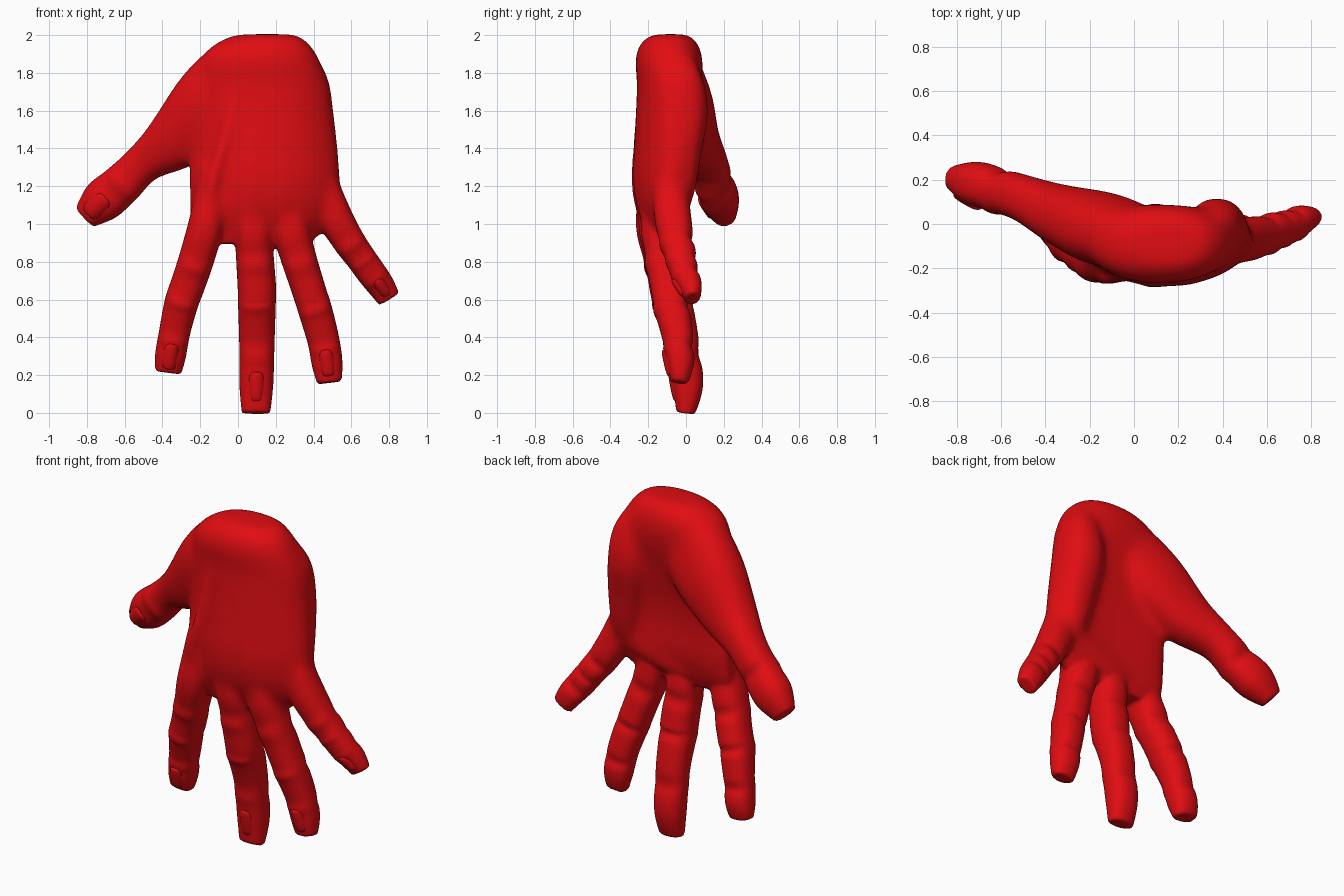
import bpy, bmesh, math
from mathutils import Vector

red = bpy.data.materials.new("red_skin")
red.diffuse_color = (0.75, 0.004, 0.006, 1)
body = bmesh.new()
Y = Vector((0, 1, 0))


def spline(pts, s):
    # Catmull-Rom value along a list of number tuples
    i = min(int(s), len(pts) - 2)
    t = s - i
    p0, p1, p2, p3 = (pts[max(0, min(len(pts) - 1, i + k))] for k in (-1, 0, 1, 2))
    return [0.5 * (2 * b + (c - a) * t + (2 * a - 5 * b + 4 * c - d) * t * t
                   + (3 * b - a - 3 * c + d) * t ** 3) for a, b, c, d in zip(p0, p1, p2, p3)]


def frame(pts, s):
    a = Vector(spline(pts, max(0, s - 0.2))[:3])
    b = Vector(spline(pts, min(len(pts) - 1, s + 0.2))[:3])
    t = (b - a).normalized()
    side = t.cross(Y).normalized()
    return side, side.cross(t).normalized(), t


def loft(pts, joints=(), level=False, n=32, sub=10, power=2.3):
    # pts: x, y, z, half width, half depth, (sideways bend)
    rings = []
    for k in range((len(pts) - 1) * sub + 1):
        s = k / sub
        v = spline(pts, s)
        side, depth, _ = frame(pts, s)
        if level:
            side, depth = Vector((1, 0, 0)), Y
        bend = v[5] if len(v) > 5 else 0
        crease = sum(math.exp(-((s - j) / 0.2) ** 2) for j in joints)
        ring = []
        for i in range(n):
            a = 2 * math.pi * i / n
            c, d = math.cos(a), math.sin(a)
            c = math.copysign(abs(c) ** (2 / power), c)
            d = math.copysign(abs(d) ** (2 / power), d)
            dd = v[4] * d * (1 - (0.17 if d > 0 else -0.1) * crease) + bend * c * c
            ring.append(body.verts.new(Vector(v[:3]) + side * v[3] * c + depth * dd))
        rings.append(ring)
    for r, q in zip(rings, rings[1:]):
        for i in range(n):
            body.faces.new((r[i], r[(i + 1) % n], q[(i + 1) % n], q[i]))
    body.faces.new(rings[0][::-1])
    body.faces.new(rings[-1])


def nail(name, pts, s, w, l):
    # rounded plate lying on the back of the fingertip
    v = spline(pts, s)
    side, depth, t = frame(pts, s)
    bm = bmesh.new()
    bmesh.ops.create_uvsphere(bm, u_segments=24, v_segments=12, radius=1)
    for p in bm.verts:
        x, y, z = (math.copysign(abs(c) ** 0.65, c) for c in p.co)
        p.co = (Vector(v[:3]) + side * x * w + t * z * l
                + depth * (y * 0.014 - v[4] + 0.022 * x * x + 0.014 * z))
    bmesh.ops.recalc_face_normals(bm, faces=bm.faces)
    finish(name, bm)


def finish(name, bm):
    me = bpy.data.meshes.new(name)
    bm.to_mesh(me)
    bm.free()
    me.materials.append(red)
    for p in me.polygons:
        p.use_smooth = True
    ob = bpy.data.objects.new(name, me)
    bpy.context.collection.objects.link(ob)
    return ob


def ramp(v, a, b):
    t = max(0, min(1, (v - a) / (b - a)))
    return t * t * (3 - 2 * t)


# palm, from the rounded wrist down to the finger webs
loft([(.16, -.08, 2.005, .1, .06, 0), (.145, -.085, 1.995, .18, .11, 0),
      (.125, -.09, 1.94, .265, .16, 0), (.115, -.09, 1.86, .32, .178, .01),
      (.125, -.09, 1.75, .355, .17, .025), (.135, -.11, 1.6, .37, .155, .05),
      (.14, -.135, 1.4, .39, .14, .07), (.14, -.145, 1.25, .4, .137, .075),
      (.135, -.135, 1.1, .39, .13, .065), (.11, -.125, .98, .36, .095, .05),
      (.09, -.12, .895, .28, .06, .02)], level=True, n=64)

# heel pad on the little-finger side and pad below the fingers
loft([(.33, -.06, 1.9, .06, .08), (.37, -.035, 1.75, .11, .13), (.375, -.03, 1.58, .13, .148),
      (.4, -.035, 1.38, .12, .118), (.42, -.04, 1.18, .09, .09), (.43, -.06, 1.05, .06, .06)])
loft([(-.13, -.12, 1.04, .09, .08), (.1, -.1, 1.02, .11, .09), (.4, -.07, 1.1, .09, .08)])

# fingers
index = [(-.12, -.16, 1.3, .08, .08), (-.165, -.16, 1.02, .094, .108), (-.215, -.122, .83, .094, .104),
         (-.265, -.087, .68, .092, .1), (-.3, -.064, .58, .09, .1), (-.335, -.03, .43, .083, .083),
         (-.358, -.01, .3, .082, .078), (-.37, -.005, .213, .07, .05)]
middle = [(.08, -.165, 1.3, .08, .08), (.083, -.143, 1.0, .1, .11), (.088, -.115, .85, .1, .106),
          (.1, -.088, .66, .102, .105), (.1, -.066, .57, .1, .103), (.1, -.015, .37, .094, .085),
          (.097, .01, .15, .09, .081), (.095, -.002, -.002, .076, .05)]
ring = [(.24, -.15, 1.3, .08, .08), (.275, -.133, 1.0, .1, .108), (.312, -.115, .85, .095, .102),
        (.375, -.088, .65, .09, .097), (.41, -.07, .54, .09, .094), (.453, -.04, .38, .085, .081),
        (.472, -.03, .26, .082, .073), (.484, -.035, .16, .066, .046)]
little = [(.41, -.1, 1.35, .07, .07), (.495, -.075, 1.08, .095, .1), (.58, -.05, .92, .087, .09),
          (.65, -.025, .82, .08, .083), (.7, -.01, .75, .079, .075), (.755, .02, .675, .074, .065),
          (.8, .035, .603, .062, .042)]
loft(index, (2.3, 3.9, 5.3))
loft(middle, (2.3, 3.9, 5.3))
loft(ring, (2.3, 3.9, 5.3))
loft(little, (2.2, 3.2, 4.4))

# thumb with its fleshy base
thumb = [(.06, -.08, 1.88, .15, .13), (-.03, -.055, 1.76, .21, .15), (-.16, -.015, 1.61, .215, .163),
         (-.33, .045, 1.445, .165, .135), (-.495, .115, 1.325, .107, .105),
         (-.62, .155, 1.205, .11, .1), (-.72, .185, 1.12, .113, .098), (-.81, .21, 1.037, .07, .056)]
loft(thumb, (4.9,))

# tendons on the back of the hand
for x0, x1, y1 in ((.0, -.14, -.24), (.09, .08, -.255), (.18, .24, -.24), (.28, .38, -.19)):
    loft([(x0, -.225, 1.75, .02, .02), ((x0 + x1) / 2, (y1 - .235) / 2, 1.45, .032, .034),
          (x1, y1, 1.2, .037, .038), (x1, y1 + .03, 1.02, .03, .03)], n=12)

# fuse everything into one skin
bmesh.ops.recalc_face_normals(body, faces=body.faces)
rough = finish("rough_hand", body)
fuse = rough.modifiers.new("fuse", "REMESH")
fuse.mode = "VOXEL"
fuse.voxel_size = 0.011
graph = bpy.context.evaluated_depsgraph_get()
skin = bmesh.new()
skin.from_object(rough, graph)
bpy.data.objects.remove(rough)
hand = finish("hand", skin)

# soften the palm strongly, the fingers lightly
palm = hand.vertex_groups.new(name="palm")
for v in hand.data.vertices:
    w = ramp(v.co.z, 0.9, 1.12) * ramp(v.co.x, -0.5, -0.3)
    if w > 0:
        palm.add([v.index], w, "REPLACE")
for name, count, group in (("soften_palm", 80, "palm"), ("soften_all", 6, "")):
    m = hand.modifiers.new(name, "SMOOTH")
    m.factor, m.iterations, m.vertex_group = 0.5, count, group

# nails
nail("index_nail", index, 5.95, .042, .07)
nail("middle_nail", middle, 6.05, .044, .078)
nail("ring_nail", ring, 5.95, .042, .07)
nail("little_nail", little, 5.0, .036, .055)
nail("thumb_nail", thumb, 6.15, .055, .07)
